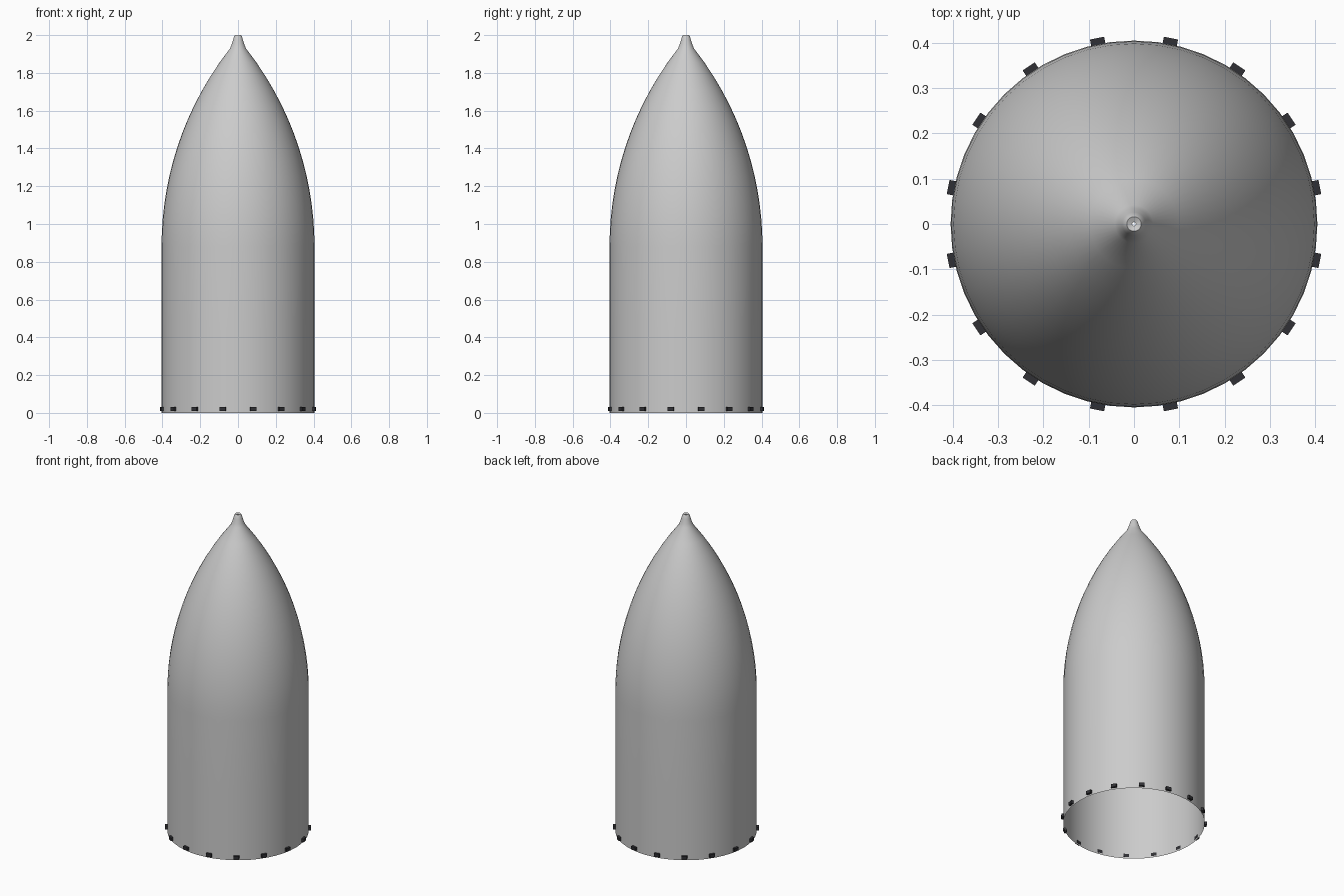
import bpy, bmesh, math
from mathutils import Matrix

if "Cube" in bpy.data.objects:
    bpy.data.objects.remove(bpy.data.objects["Cube"])

SIDES, R, Z0 = 48, 0.405, 0.88

# Half profile: straight barrel, ogive arc, pinched tip
arc_r = 1.70
profile = [(R, 0), (R, Z0 / 2)]
for i in range(15):
    dz = 1.05 * i / 14
    profile.append((R - arc_r + math.sqrt(arc_r ** 2 - dz ** 2), Z0 + dz))
profile += [(0.034, 1.95), (0.026, 1.975), (0.021, 1.993), (0.016, 2.0)]


def finish(bm, name):
    me = bpy.data.meshes.new(name)
    bm.to_mesh(me)
    bm.free()
    ob = bpy.data.objects.new(name, me)
    bpy.context.collection.objects.link(ob)
    return ob


def revolve(points, name):
    bm = bmesh.new()
    rings = [[bm.verts.new((r * math.cos(2 * math.pi * k / SIDES),
                            r * math.sin(2 * math.pi * k / SIDES), z))
              for k in range(SIDES)] for r, z in points]
    for a, b in zip(rings, rings[1:]):
        for k in range(SIDES):
            n = (k + 1) % SIDES
            bm.faces.new((a[k], a[n], b[n], b[k]))
    ob = finish(bm, name)
    bpy.ops.object.select_all(action='DESELECT')
    ob.select_set(True)
    bpy.context.view_layer.objects.active = ob
    bpy.ops.object.shade_smooth_by_angle(angle=math.radians(35))
    return ob


# Thin open shell, facing outwards
revolve(profile, "fairing_shell")
# Lip inside the tip, seen from its underside, with a small vent hole
revolve([(0.004, 1.995), (0.016, 2.0)], "tip_lip")

# Sixteen dark fastener blocks around the base
dark = bpy.data.materials.new("dark_metal")
dark.diffuse_color = (0.03, 0.03, 0.035, 1)
dark.use_nodes = True
dark.node_tree.nodes["Principled BSDF"].inputs["Base Color"].default_value = dark.diffuse_color
bm = bmesh.new()
for k in range(16):
    m = (Matrix.Rotation(math.radians(11.25 + 22.5 * k), 4, 'Z')
         @ Matrix.Translation((0.411, 0, 0.02))
         @ Matrix.Diagonal((0.015, 0.032, 0.02, 1)))
    bmesh.ops.create_cube(bm, size=1, matrix=m)
blocks = finish(bm, "base_fasteners")
blocks.data.materials.append(dark)
